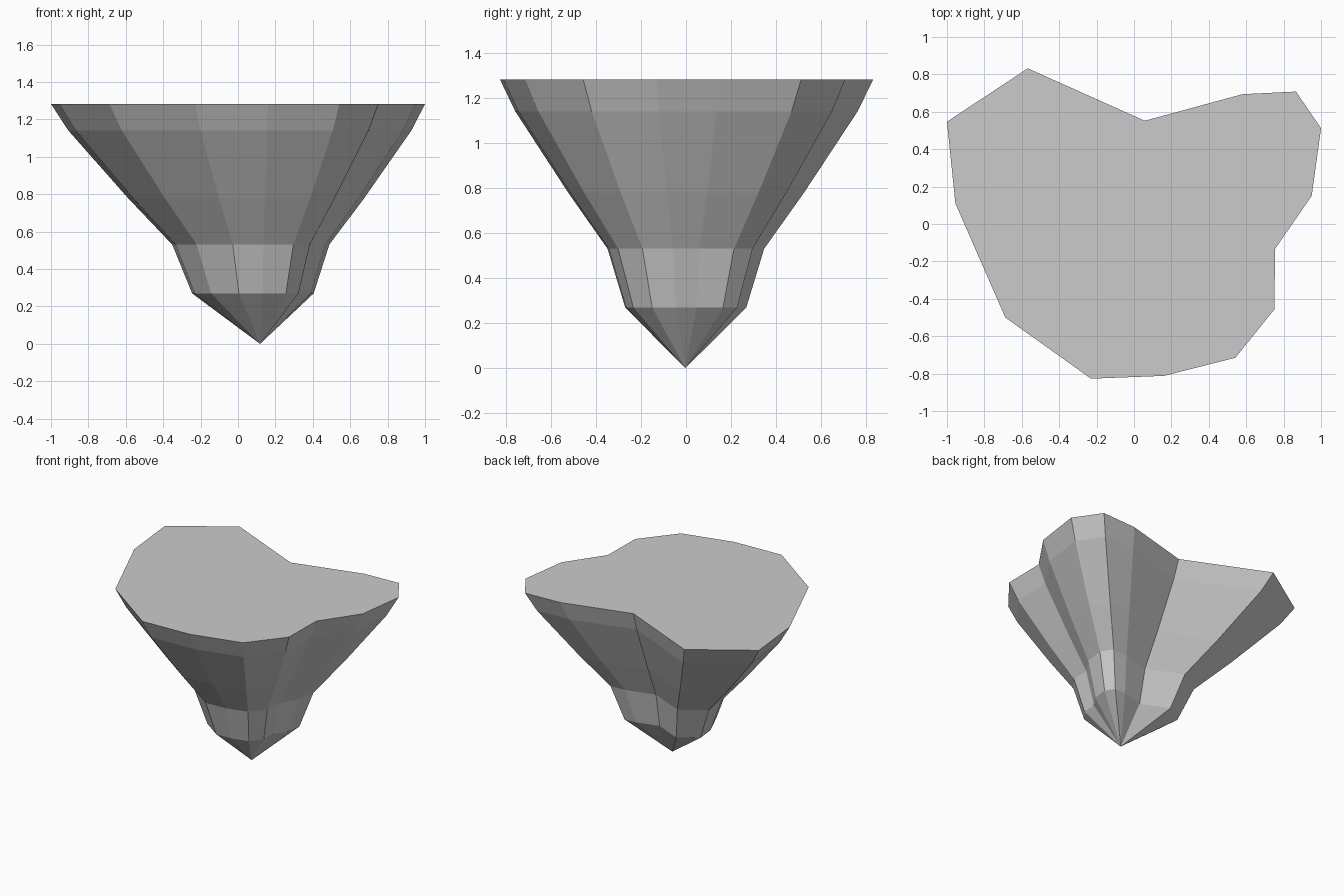
import bpy, bmesh

if "Cube" in bpy.data.objects:
    bpy.data.objects.remove(bpy.data.objects["Cube"])

# Outline of the flat top, counter-clockwise is fixed up by normal recalculation
OUTLINE = [(-1, .547), (-.568, .832), (.058, .552), (.58, .694), (.866, .708),
           (1, .512), (.95, .15), (.755, -.132), (.75, -.457), (.542, -.715),
           (.16, -.812), (-.23, -.827), (-.688, -.5), (-.955, .11)]
# Rings as (height, scale about the tip axis)
RINGS = [(1.283, 1), (1.142, .918), (.78, .632), (.531, .42), (.27, .325)]
TIP_X, TIP_Y = .118, -.003

bm = bmesh.new()


def ring(z, s):
    return [bm.verts.new((TIP_X + (x - TIP_X) * s, TIP_Y + (y - TIP_Y) * s, z))
            for x, y in OUTLINE]


loops = [ring(z, s) for z, s in RINGS]
n = len(OUTLINE)

# Flat top
bm.faces.new(loops[0])

# Stepped sides
for upper, lower in zip(loops, loops[1:]):
    for i in range(n):
        j = (i + 1) % n
        bm.faces.new((upper[i], upper[j], lower[j], lower[i]))

# Pointed underside
tip = bm.verts.new((TIP_X, TIP_Y, 0))
for i in range(n):
    bm.faces.new((loops[-1][i], loops[-1][(i + 1) % n], tip))

bmesh.ops.recalc_face_normals(bm, faces=bm.faces[:])
mesh = bpy.data.meshes.new("floating_rock")
bm.to_mesh(mesh)
bm.free()
bpy.context.collection.objects.link(bpy.data.objects.new("floating_rock", mesh))
